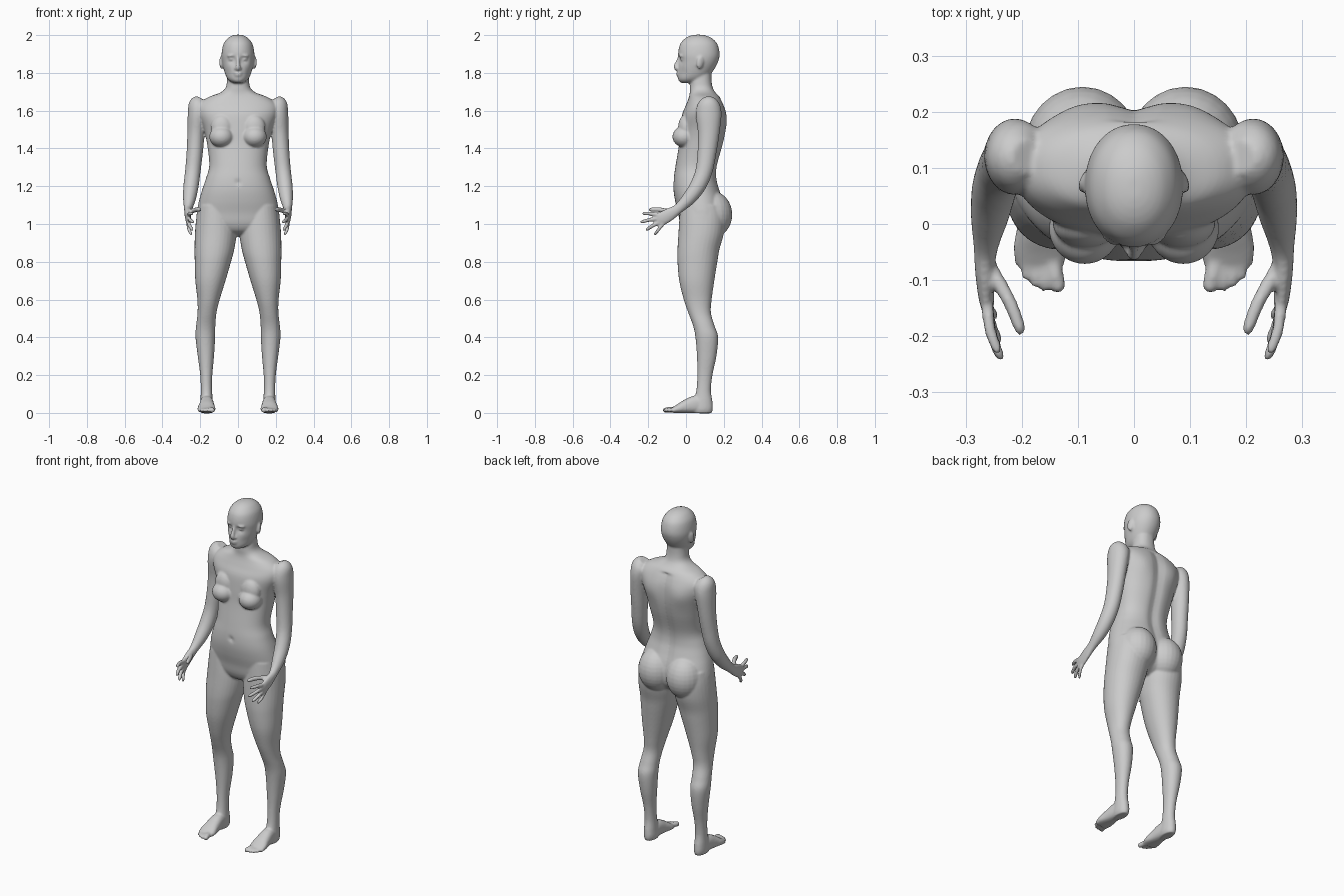
import bpy, bmesh, math
from mathutils import Vector, Matrix

bm = bmesh.new()


def spline(rows, steps=5):
    """Smooth Catmull-Rom interpolation of section rows."""
    out = []
    n = len(rows)
    for i in range(n - 1):
        p = [rows[max(0, min(n - 1, i + k))] for k in (-1, 0, 1, 2)]
        for s in range(steps):
            t = s / steps
            out.append([0.5 * (2 * b + (c - a) * t + (2 * a - 5 * b + 4 * c - d) * t * t
                               + (3 * b - a - 3 * c + d) * t ** 3) for a, b, c, d in zip(*p)])
    return out + [list(rows[-1])]


def loft(rows, side=1, flat=False, n=32, power=2.0, deform=None):
    """Rows are x, y, z, half width, half depth; rings lie flat or follow the path."""
    rows = spline(rows)
    rings = []
    for i, (x, y, z, a, b) in enumerate(rows):
        u, v = Vector((1, 0, 0)), Vector((0, 1, 0))
        if not flat:
            t = (Vector(rows[min(i + 1, len(rows) - 1)][:3]) - Vector(rows[max(i - 1, 0)][:3])).normalized()
            u = (u - t * u.dot(t)).normalized()
            v = t.cross(u)
        ring = []
        for k in range(n):
            c, s = math.cos(2 * math.pi * k / n), math.sin(2 * math.pi * k / n)
            c, s = [math.copysign(abs(w) ** (2 / power), w) for w in (c, s)]
            p = Vector((x, y, z)) + u * (a * c) + v * (b * s)
            if deform:
                p = deform(p)
            ring.append(bm.verts.new((p.x * side, p.y, p.z)))
        rings.append(ring)
    for r, q in zip(rings, rings[1:]):
        for k in range(n):
            bm.faces.new((r[k], r[(k + 1) % n], q[(k + 1) % n], q[k]))
    bm.faces.new(rings[0][::-1])
    bm.faces.new(rings[-1])


def stack(rows, **kw):
    """Flat sections given as z, centre x, half width, front y, back y."""
    loft([(x, (f + k) / 2, z, w, (k - f) / 2) for z, x, w, f, k in rows], flat=True, **kw)


def ball(loc, size, rot=(0, 0, 0)):
    m = Matrix.Translation(loc)
    for ang, ax in zip(rot, 'XYZ'):
        m = m @ Matrix.Rotation(ang, 4, ax)
    bmesh.ops.create_uvsphere(bm, u_segments=24, v_segments=16, radius=1,
                              matrix=m @ Matrix.Diagonal((*size, 1)))


def digit(base, tip, r, side, bend=(0, 0, 0)):
    a, b, k = Vector(base), Vector(tip), Vector(bend)
    loft([(*(a.lerp(b, t) + k * (4 * t * (1 - t))), r * s, r * s)
          for t, s in ((0, 1.1), (.5, 1), (.85, .9), (.96, .65), (1, .25))], side, n=14)


def bump(p, c, r, d):
    """Push a point along y with a soft falloff around c."""
    q = (p - Vector(c)).length / r
    p.y += d * math.exp(-q * q)


def torso_shape(p):
    if p.y > 0.1 and p.z < 1.66:
        p.y -= 0.013 * math.exp(-(p.x / 0.03) ** 2)
    bump(p, (0, -.06, 1.22), 0.012, 0.012)
    for s in (1, -1):
        bump(p, (s * .1, .2, 1.55), 0.06, 0.01)
    return p


def face_shape(p):
    for s in (1, -1):
        bump(p, (s * .034, -.03, 1.873), 0.02, 0.014)
        bump(p, (s * .05, -.01, 1.80), 0.025, 0.006)
    return p


# torso and neck
stack([(1.82, 0, .055, .03, .135), (1.76, 0, .058, .022, .135), (1.72, 0, .066, .02, .142),
       (1.695, 0, .095, .02, .157), (1.67, 0, .16, .015, .18), (1.63, 0, .208, .0, .2),
       (1.58, 0, .21, -.02, .212), (1.5, 0, .18, -.03, .212), (1.42, 0, .163, -.037, .198),
       (1.31, 0, .152, -.055, .168), (1.24, 0, .17, -.065, .165), (1.18, 0, .19, -.066, .18),
       (1.12, 0, .207, -.057, .2), (1.06, 0, .218, -.042, .21), (1.0, 0, .215, -.03, .2),
       (.96, 0, .15, -.005, .17), (.935, 0, .06, .05, .13)], power=2.25, deform=torso_shape, n=64)

# head
stack([(2.002, 0, .012, .045, .085), (1.995, 0, .036, .018, .113), (1.98, 0, .058, -.008, .142),
       (1.95, 0, .078, -.032, .167), (1.90, 0, .087, -.042, .178), (1.86, 0, .085, -.038, .17),
       (1.82, 0, .076, -.042, .15), (1.78, 0, .062, -.043, .12), (1.758, 0, .045, -.038, .09),
       (1.746, 0, .022, -.022, .06)], power=2.1, deform=face_shape, n=64)

# nose and lips
loft([(0, -.036, 1.885, .007, .008), (0, -.046, 1.855, .009, .010),
      (0, -.053, 1.832, .013, .013), (0, -.046, 1.817, .012, .010)], n=16)
ball((0, -.041, 1.799), (.024, .011, .006))
ball((0, -.04, 1.788), (.02, .011, .007))

for s in (1, -1):
    # eyes, nostril wings, brows and ears
    ball((s * .034, -.018, 1.873), (.016, .013, .011))
    ball((s * .012, -.042, 1.822), (.008, .01, .008))
    ball((s * .036, -.026, 1.892), (.024, .012, .006), (0, s * .12, s * .35))
    ball((s * .089, .075, 1.855), (.008, .019, .034), (-.2, 0, s * .35))

    # breast and buttock
    ball((s * .088, -.008, 1.462), (.064, .064, .056))
    ball((s * .085, .0, 1.51), (.06, .042, .07))
    ball((s * .092, .135, 1.05), (.104, .11, .125))

    # leg
    stack([(1.1, .12, .09, -.03, .19), (1.03, .118, .103, -.035, .205), (.95, .118, .11, -.04, .2),
           (.865, .125, .105, -.045, .177), (.8, .133, .096, -.045, .166), (.7, .146, .08, -.036, .15),
           (.6, .156, .059, -.012, .136), (.53, .164, .05, .012, .132), (.46, .171, .051, .038, .152),
           (.4, .173, .052, .05, .17), (.3, .17, .043, .058, .161), (.2, .168, .032, .06, .14),
           (.12, .167, .03, .055, .132), (.06, .166, .033, .04, .14), (.02, .165, .034, .03, .142),
           (-.002, .165, .027, .035, .135)], side=s, power=2.1)

    # foot and toes
    loft([(.165, .13, .028, .024, .026), (.165, .06, .045, .034, .046), (.166, 0, .034, .041, .036),
          (.167, -.045, .021, .048, .022), (.168, -.075, .013, .042, .013)], s, power=2.4)
    for x, y, r in ((.133, -.121, .015), (.158, -.12, .0105), (.177, -.113, .01),
                    (.194, -.098, .01), (.208, -.074, .01)):
        digit((x * .6 + .167 * .4, y + .055, .016), (x, y, .011), r, s, (0, 0, .003))

    # arm and palm
    loft([(.19, .12, 1.662, .03, .03), (.203, .12, 1.635, .055, .058), (.213, .12, 1.58, .053, .068),
          (.222, .12, 1.48, .046, .057), (.229, .111, 1.38, .043, .05), (.239, .095, 1.28, .041, .045),
          (.249, .062, 1.2, .04, .042), (.257, .015, 1.135, .034, .036), (.264, -.04, 1.082, .022, .027),
          (.266, -.085, 1.052, .017, .034), (.263, -.13, 1.027, .014, .037),
          (.26, -.152, 1.016, .01, .03)], s)

    # fingers and thumb
    digit((.262, -.14, 1.048), (.24, -.232, 1.055), .0105, s, (.006, 0, .003))
    digit((.262, -.142, 1.03), (.235, -.243, 1.008), .0105, s, (.006, 0, .003))
    digit((.263, -.135, 1.012), (.238, -.213, .966), .0105, s, (.006, 0, .003))
    digit((.264, -.122, 1.0), (.244, -.168, .942), .0095, s, (.006, 0, 0))
    digit((.258, -.075, 1.063), (.2, -.198, 1.075), .0125, s, (-.006, 0, .006))

# fuse all parts into one smooth skin
bmesh.ops.recalc_face_normals(bm, faces=bm.faces)
mesh = bpy.data.meshes.new("human_figure")
bm.to_mesh(mesh)
bm.free()
figure = bpy.data.objects.new("human_figure", mesh)
bpy.context.collection.objects.link(figure)
remesh = figure.modifiers.new("fuse", 'REMESH')
remesh.mode = 'VOXEL'
remesh.voxel_size = 0.006
remesh.use_smooth_shade = True
soften = figure.modifiers.new("soften", 'SMOOTH')
soften.factor = 0.5
soften.iterations = 4
